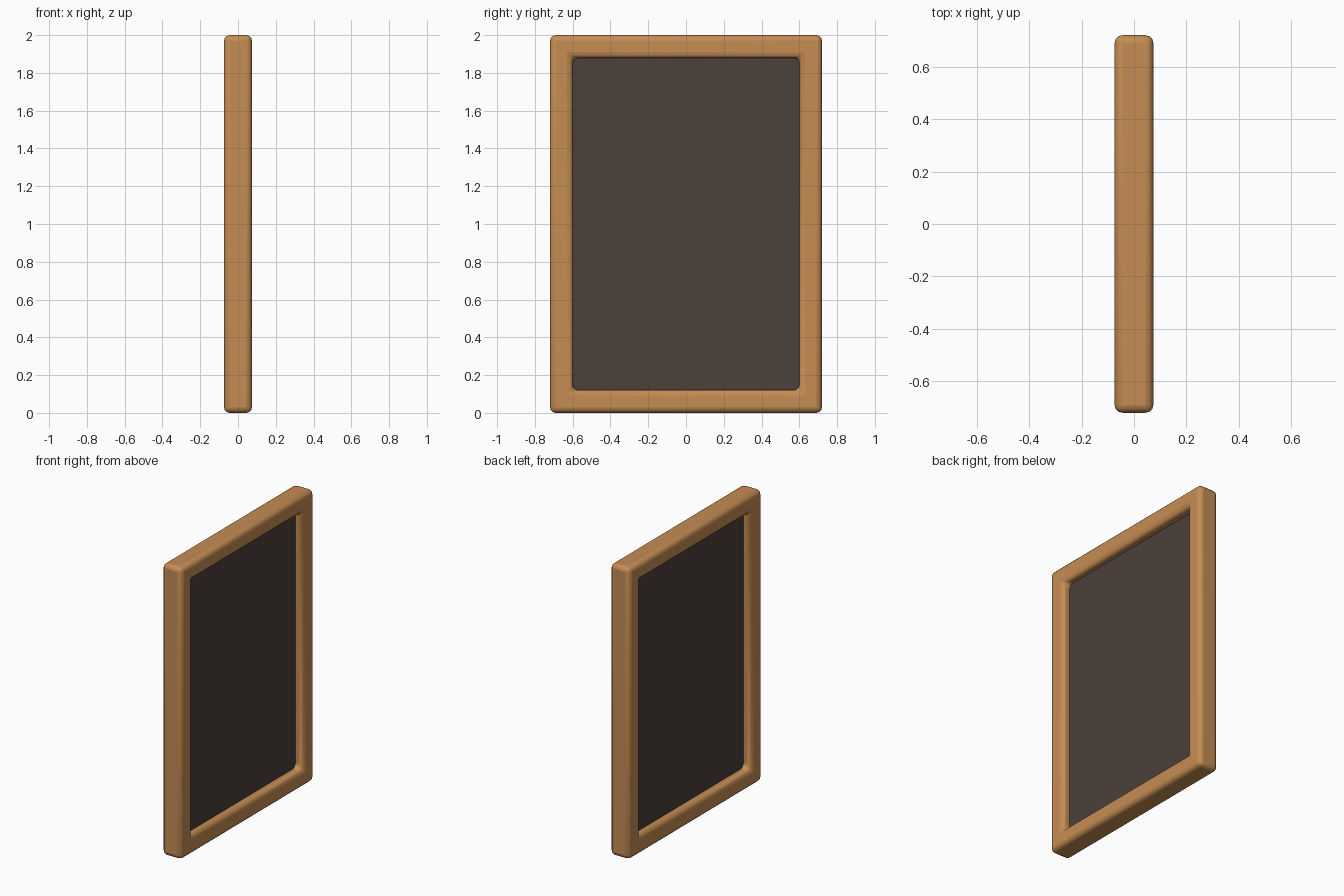
import bpy, bmesh

if "Cube" in bpy.data.objects:
    bpy.data.objects.remove(bpy.data.objects["Cube"])


def material(name, rgb):
    m = bpy.data.materials.new(name)
    m.diffuse_color = (*rgb, 1)
    m.use_nodes = True
    m.node_tree.nodes["Principled BSDF"].inputs["Base Color"].default_value = m.diffuse_color
    return m


def finish(name, bm, mat, bevel=0):
    bmesh.ops.recalc_face_normals(bm, faces=bm.faces)
    mesh = bpy.data.meshes.new(name)
    bm.to_mesh(mesh)
    bm.free()
    mesh.materials.append(mat)
    ob = bpy.data.objects.new(name, mesh)
    bpy.context.collection.objects.link(ob)
    if bevel:
        mod = ob.modifiers.new("rounded_edges", 'BEVEL')
        mod.width = bevel
        mod.segments = 3
        mod.limit_method = 'ANGLE'
    bpy.ops.object.select_all(action='DESELECT')
    ob.select_set(True)
    bpy.context.view_layer.objects.active = ob
    bpy.ops.object.shade_smooth_by_angle(angle=0.6)
    return ob


def rect(bm, x, half_y, z0, z1):
    return [bm.verts.new((x, y, z)) for y, z in
            ((-half_y, z0), (half_y, z0), (half_y, z1), (-half_y, z1))]


wood = material("warm_wood", (0.56, 0.265, 0.087))
dark = material("dark_panel", (0.072, 0.051, 0.043))

# Rectangular frame: outer and inner loops on both sides, joined as a ring
D = 0.074
bm = bmesh.new()
loops = [rect(bm, D, 0.72, 0, 2), rect(bm, D, 0.6, 0.12, 1.88),
         rect(bm, -D, 0.6, 0.12, 1.88), rect(bm, -D, 0.72, 0, 2)]
for a, b in zip(loops, loops[1:] + loops[:1]):
    for i in range(4):
        j = (i + 1) % 4
        bm.faces.new((a[i], a[j], b[j], b[i]))
finish("frame", bm, wood, 0.03)

# Recessed panel, its edges hidden inside the frame
bm = bmesh.new()
bmesh.ops.create_cube(bm, size=1)
bmesh.ops.scale(bm, vec=(0.03, 1.23, 1.79), verts=bm.verts)
bmesh.ops.translate(bm, vec=(0, 0, 1), verts=bm.verts)
finish("panel", bm, dark)
